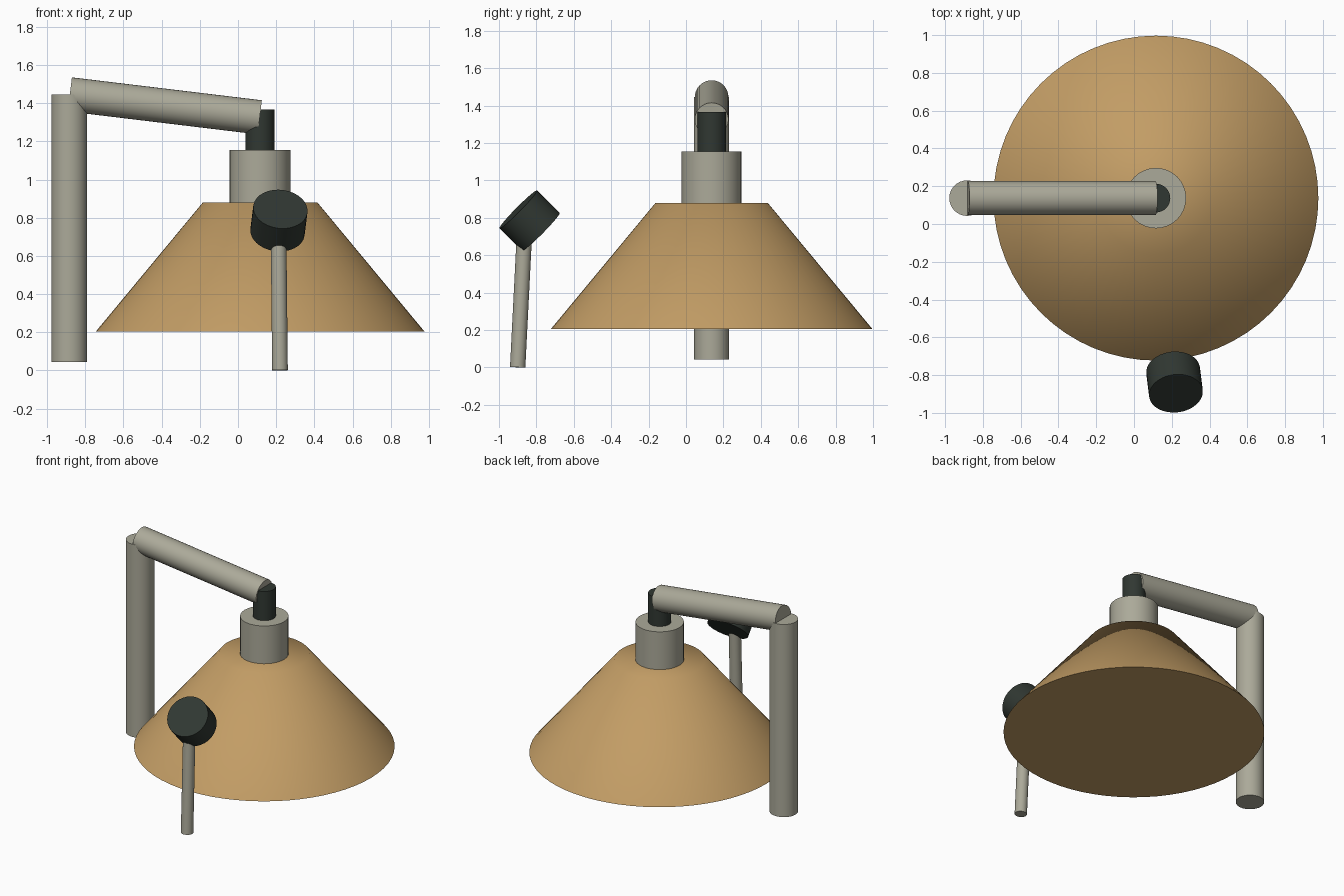
import bpy
import math
from mathutils import Vector

cube = bpy.data.objects.get("Cube")
if cube:
    bpy.data.objects.remove(cube, do_unlink=True)


def material(name, color):
    mat = bpy.data.materials.new(name)
    mat.use_nodes = True
    mat.diffuse_color = (*color, 1)
    bsdf = mat.node_tree.nodes["Principled BSDF"]
    bsdf.inputs["Base Color"].default_value = (*color, 1)
    return mat


tan = material("warm tan", (0.54, 0.335, 0.13))
grey = material("stone grey", (0.41, 0.40, 0.32))
dark = material("dark green grey", (0.03, 0.039, 0.032))


def rod(name, start, end, radius, mat, end_radius=None, sides=32):
    """Closed cylinder or cone frustum running from start to end."""
    start, end = Vector(start), Vector(end)
    axis = end - start
    bpy.ops.mesh.primitive_cone_add(
        vertices=sides, radius1=radius,
        radius2=radius if end_radius is None else end_radius,
        depth=axis.length, location=(start + end) / 2,
        rotation=axis.to_track_quat("Z", "Y").to_euler())
    obj = bpy.context.object
    obj.name = name
    obj.data.materials.append(mat)
    bpy.ops.object.shade_smooth_by_angle(angle=math.radians(60))
    return obj


# Shade with its collar and stem, all on one axis
X, Y = 0.116, 0.137
rod("shade", (X, Y, 0.205), (X, Y, 0.88), 0.86, tan, end_radius=0.30, sides=64)
rod("collar", (X, Y, 0.875), (X, Y, 1.155), 0.16, grey)
rod("stem", (X, Y, 1.15), (X, Y, 1.367), 0.076, dark)

# Support post and the sloping arm
rod("post", (-0.884, Y, 0.043), (-0.884, Y, 1.445), 0.094, grey)
rod("arm", (-0.881, Y, 1.446), (0.114, Y, 1.326), 0.09, grey)

# Leaning pole with a tilted knob
rod("pole", (0.22, -0.90, 0.001), (0.212, -0.862, 0.75), 0.041, grey)
rod("knob", (0.207, -0.776, 0.725), (0.222, -0.897, 0.845), 0.143, dark)
